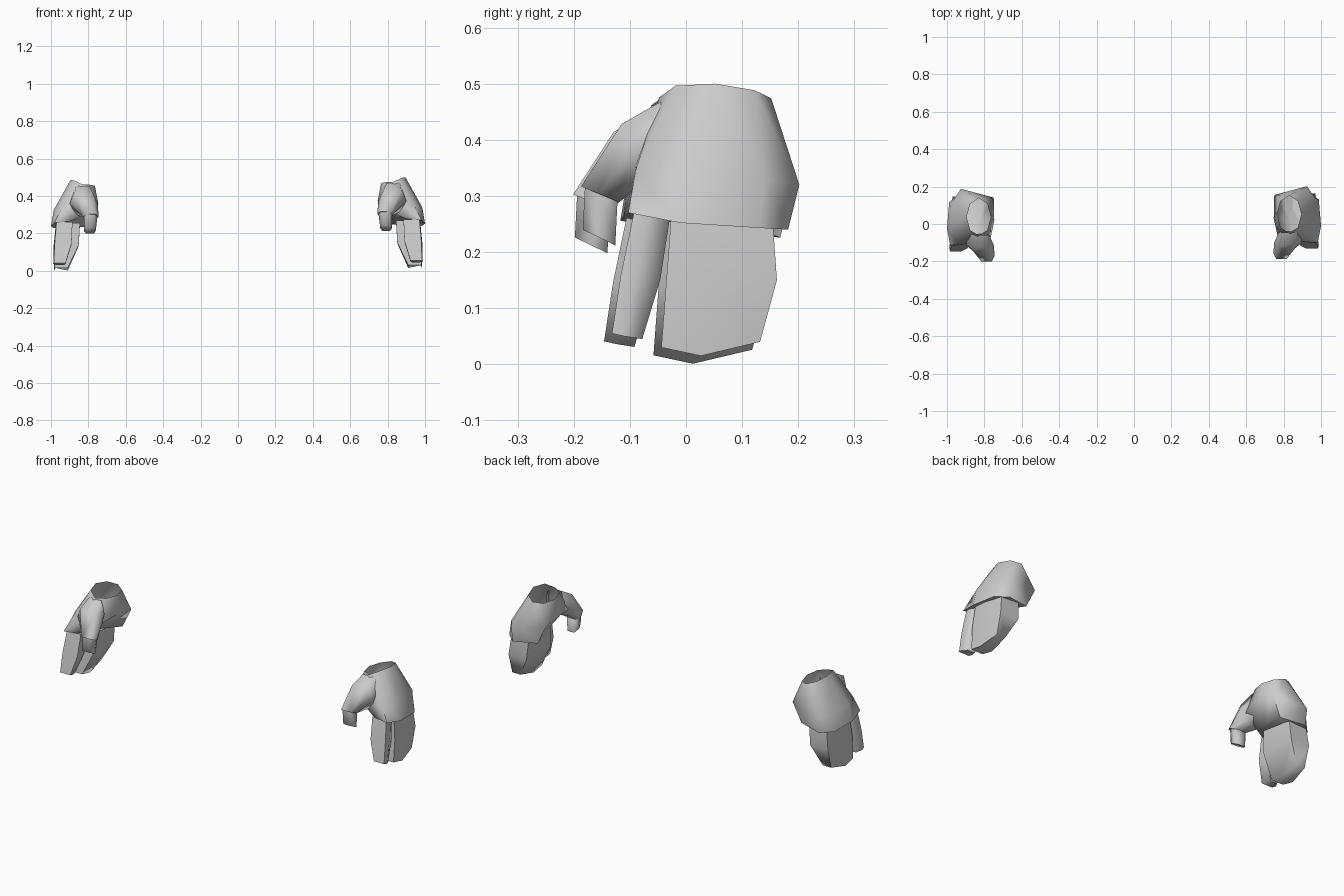
import bpy, bmesh, math
from mathutils import Vector

if "Cube" in bpy.data.objects:
    bpy.data.objects.remove(bpy.data.objects["Cube"])


def loft(name, rings, side, cap_start=False, cap_end=False):
    """Skin a stack of equal-count rings; side -1 gives the left-hand copy."""
    bm = bmesh.new()
    rows = []
    for ring in rings:
        row = []
        for x, y, z in ring:
            if side < 0:  # the left hand sits slightly lower and further forward
                x, y, z = -x, y - 0.014, z - 0.014
            row.append(bm.verts.new((x, y, z)))
        rows.append(row)
    n = len(rows[0])
    for a, b in zip(rows, rows[1:]):
        for i in range(n):
            j = (i + 1) % n
            bm.faces.new((a[i], a[j], b[j], b[i]))
    if cap_start:
        bm.faces.new(rows[0])
    if cap_end:
        bm.faces.new(rows[-1])
    bmesh.ops.recalc_face_normals(bm, faces=bm.faces)
    mesh = bpy.data.meshes.new(name)
    bm.to_mesh(mesh)
    bm.free()
    obj = bpy.data.objects.new(name, mesh)
    bpy.context.collection.objects.link(obj)
    bpy.ops.object.select_all(action='DESELECT')
    obj.select_set(True)
    bpy.context.view_layer.objects.active = obj
    bpy.ops.object.shade_smooth_by_angle(angle=math.radians(75))
    return obj


def finger_ring(x0, x1, y0, y1, z_front, z_mid, z_back):
    """Six-sided section with a centre line, bulging a little on the outside."""
    m = y0 + (y1 - y0) * 0.4
    return [(x0, y0, z_front), (x1, y0, z_front), (x1 + 0.004, m, z_mid),
            (x1 - 0.012, y1, z_back), (x0 + 0.008, y1, z_back), (x0, m, z_mid)]


def thumb_ring(x, half, upper, lower):
    """Six-sided section between an upper (y, z) and a lower (y, z) edge."""
    u, l = Vector(upper), Vector(lower)
    pts = []
    for dx, t in ((-0.65, 0), (0.65, 0), (1, 0.5), (0.65, 1), (-0.65, 1), (-1, 0.5)):
        p = u.lerp(l, t)
        pts.append((x + half * dx, p.x, p.y))
    return pts


# Open oval wrist, dipping at the front
wrist = []
for k in range(8):
    a = k * math.pi / 4
    x, y = 0.83 + 0.065 * math.sin(a), 0.052 - 0.1 * math.cos(a)
    dip = 4 * min(0, y - 0.02) ** 2
    wrist.append((x, y, 0.484 + 0.25 * (x - 0.83) - 0.1 * (y - 0.05) - dip))

# Widest section of the palm and the edge where the fingers come out
knuckles = [(0.87, -0.088, 0.36), (0.945, -0.09, 0.345), (0.985, 0.0, 0.34),
            (0.968, 0.14, 0.33), (0.925, 0.202, 0.32), (0.75, 0.155, 0.355),
            (0.747, 0.03, 0.375), (0.77, -0.075, 0.36)]
palm_edge = [(0.90, -0.097, 0.278), (0.982, -0.103, 0.27), (1.0, -0.01, 0.252),
             (0.988, 0.13, 0.243), (0.93, 0.182, 0.24), (0.80, 0.15, 0.25),
             (0.82, 0.03, 0.28), (0.855, -0.06, 0.295)]

for side, label in ((1, "right"), (-1, "left")):
    # Glove palm, open at the wrist
    loft(label + "_palm", [wrist, knuckles, palm_edge], side, cap_end=True)

    # Thumb sleeve with a wide root growing out of the palm
    sleeve_end = thumb_ring(0.788, 0.043, (-0.187, 0.317), (-0.122, 0.29))
    loft(label + "_thumb_sleeve",
         [thumb_ring(0.83, 0.056, (-0.045, 0.468), (-0.04, 0.34)),
          thumb_ring(0.825, 0.075, (-0.115, 0.428), (-0.082, 0.32)),
          sleeve_end], side, cap_end=True)

    # Bare thumb tip
    loft(label + "_thumb_tip",
         [thumb_ring(0.788, 0.037, (-0.18, 0.318), (-0.122, 0.293)),
          thumb_ring(0.792, 0.031, (-0.184, 0.24), (-0.126, 0.212))],
         side, cap_start=True, cap_end=True)

    # Separate index finger
    loft(label + "_index_finger",
         [finger_ring(0.885, 0.97, -0.092, -0.028, 0.275, 0.27, 0.265),
          finger_ring(0.89, 0.98, -0.116, -0.046, 0.16, 0.155, 0.15),
          finger_ring(0.922, 0.984, -0.132, -0.078, 0.055, 0.05, 0.045)],
         side, cap_start=True, cap_end=True)

    # Remaining fingers as one block
    loft(label + "_finger_block",
         [finger_ring(0.845, 0.97, -0.026, 0.155, 0.27, 0.26, 0.25),
          finger_ring(0.852, 0.982, -0.035, 0.162, 0.15, 0.145, 0.15),
          finger_ring(0.91, 0.98, -0.044, 0.132, 0.03, 0.015, 0.04)],
         side, cap_start=True, cap_end=True)
